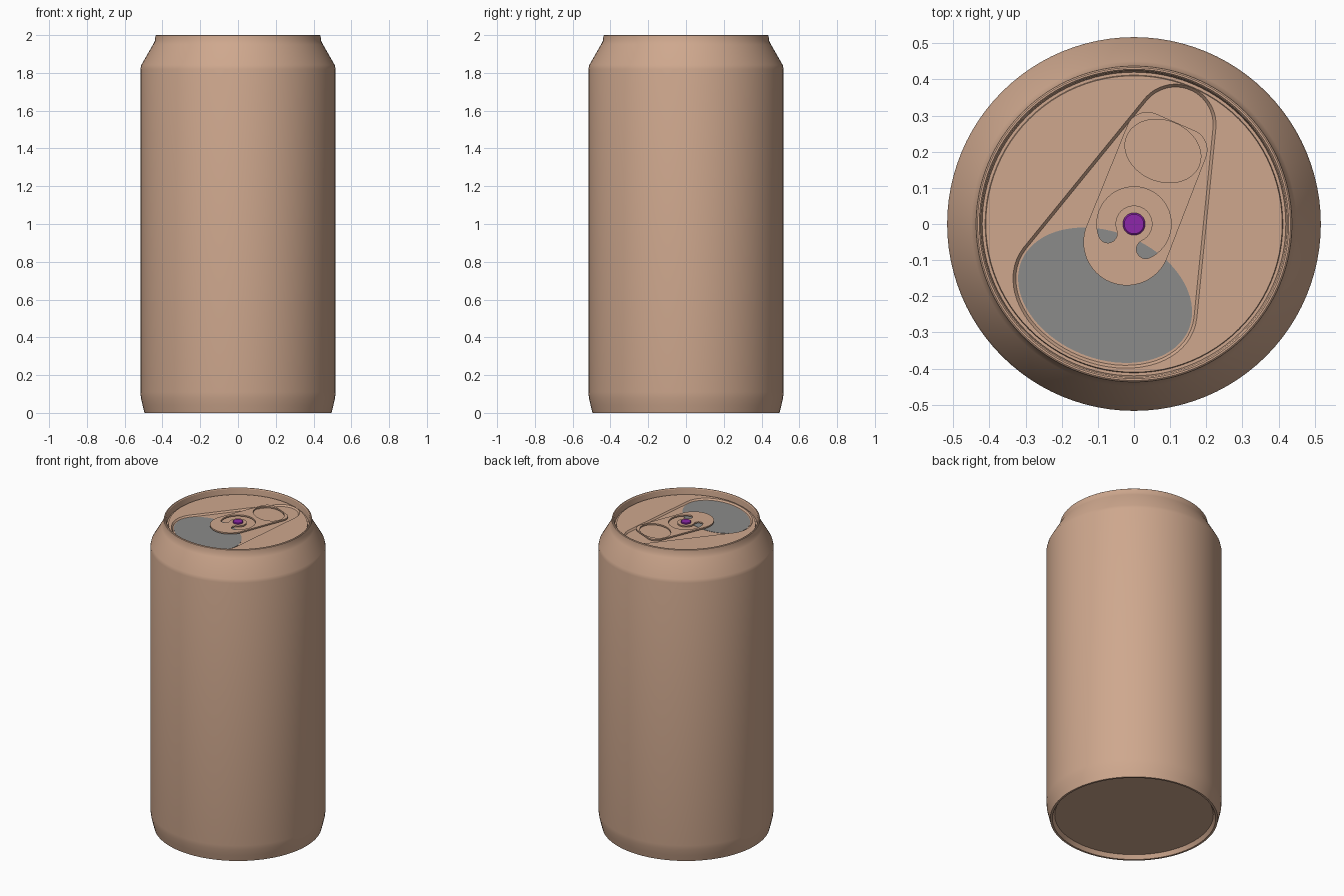
import bpy, bmesh, math
from mathutils import Vector, Matrix
from mathutils.geometry import convex_hull_2d

cube = bpy.data.objects.get("Cube")
if cube:
    bpy.data.objects.remove(cube)

TILT = math.radians(-22)      # the lid details are turned by this angle
LID, PANEL = 1.965, 1.955     # heights of the lid and its sunken panel


def material(name, rgb):
    m = bpy.data.materials.new(name)
    m.use_nodes = True
    m.diffuse_color = (*rgb, 1)
    m.node_tree.nodes["Principled BSDF"].inputs["Base Color"].default_value = (*rgb, 1)
    return m


TAN = material("tan metal", (0.62, 0.39, 0.27))
GREY = material("grey opening", (0.26, 0.26, 0.255))
PURPLE = material("purple rivet", (0.27, 0.02, 0.40))


def finish(bm, name, mat, angle=30, recalc=True):
    if recalc:
        bmesh.ops.recalc_face_normals(bm, faces=bm.faces)
    mesh = bpy.data.meshes.new(name)
    bm.to_mesh(mesh)
    bm.free()
    mesh.materials.append(mat)
    obj = bpy.data.objects.new(name, mesh)
    bpy.context.collection.objects.link(obj)
    bpy.ops.object.select_all(action="DESELECT")
    obj.select_set(True)
    bpy.context.view_layer.objects.active = obj
    bpy.ops.object.shade_smooth_by_angle(angle=math.radians(angle))
    return obj


def lathe(name, profile, mat, steps=96):
    bm = bmesh.new()
    verts = [bm.verts.new((r, 0, z)) for r, z in profile]
    edges = [bm.edges.new(pair) for pair in zip(verts, verts[1:])]
    bmesh.ops.spin(bm, geom=verts + edges, cent=(0, 0, 0), axis=(0, 0, 1),
                   angle=math.tau, steps=steps)
    bmesh.ops.remove_doubles(bm, verts=bm.verts, dist=1e-4)
    return finish(bm, name, mat)


def ellipse(x, y, a, b, turn=0.0, n=64):
    rot = Matrix.Rotation(turn, 2)
    return [Vector((x, y)) + rot @ Vector((a * math.cos(t), b * math.sin(t)))
            for t in (math.tau * i / n for i in range(n))]


def hull(points):
    return [points[i] for i in convex_hull_2d(points)]


def add_loop(bm, points, z):
    verts = [bm.verts.new((p.x, p.y, z)) for p in points]
    edges = [bm.edges.new((v, verts[i - 1])) for i, v in enumerate(verts)]
    return verts, edges


def plate(name, loops, z, thick, mat):
    # flat plate; loops after the first are holes
    bm = bmesh.new()
    edges = [e for pts in loops for e in add_loop(bm, pts, z)[1]]
    bmesh.ops.triangle_fill(bm, edges=edges, use_beauty=True, normal=(0, 0, 1))
    top = bmesh.ops.extrude_face_region(bm, geom=bm.faces[:])["geom"]
    bmesh.ops.translate(bm, vec=(0, 0, thick),
                        verts=[g for g in top if isinstance(g, bmesh.types.BMVert)])
    return finish(bm, name, mat)


# can body: recessed base, straight wall, tapered shoulder and rolled rim
lathe("can_body", [
    (0, 0.025), (0.468, 0.025), (0.482, 0), (0.495, 0), (0.505, 0.04),
    (0.514, 0.08), (0.517, 0.11), (0.517, 1.82), (0.512, 1.842),
    (0.45, 1.95), (0.44, 1.97), (0.437, 1.997), (0.433, 2.0), (0.428, 2.0),
    (0.424, 1.995), (0.42, LID - 0.008), (0.412, LID - 0.008), (0.41, LID)], TAN)


# lid with a sunken teardrop panel
def teardrop(grow):
    return hull(ellipse(-0.08, -0.197, 0.256 + grow, 0.182 + grow, TILT)
                + ellipse(0.115, 0.275, 0.104 + grow, 0.104 + grow))


bm = bmesh.new()
rim_edges = add_loop(bm, ellipse(0, 0, 0.41, 0.41, n=96), LID)[1]
upper = add_loop(bm, teardrop(0.008), LID)[1]
bmesh.ops.triangle_fill(bm, edges=rim_edges + upper, use_beauty=True, normal=(0, 0, 1))
lower_verts, lower = add_loop(bm, teardrop(0), PANEL)
bm.faces.new(lower_verts)
bmesh.ops.bridge_loops(bm, edges=upper + lower)
for f in bm.faces:
    f.normal_update()
    if f.normal.z < 0:
        f.normal_flip()
finish(bm, "lid", TAN, recalc=False)

# mouth opening, painted on the panel
plate("mouth_opening", [ellipse(-0.08, -0.197, 0.25, 0.175, TILT)],
      PANEL, 0.002, GREY)

# pull tab with a finger hole and a C-shaped slot round the rivet
tab_outline = hull(ellipse(-0.02, -0.05, 0.12, 0.12)
                   + ellipse(0.037, 0.25, 0.06, 0.06)
                   + ellipse(0.145, 0.205, 0.058, 0.058))
finger_hole = ellipse(0.08, 0.202, 0.108, 0.084, TILT)


def c_slot(mid, half, start, end, n=40, cap=10):
    def at(r, t):
        return Vector((r * math.cos(t), r * math.sin(t)))

    span = [start + (end - start) * i / n for i in range(n + 1)]
    pts = [at(mid + half, t) for t in span]
    pts += [at(mid, end) + at(half, end + math.pi * i / cap) for i in range(1, cap)]
    pts += [at(mid - half, t) for t in reversed(span)]
    pts += [at(mid, start) + at(half, start + math.pi + math.pi * i / cap)
            for i in range(1, cap)]
    return pts


slot = c_slot(0.077, 0.026, math.radians(-65), math.radians(200))
plate("pull_tab", [tab_outline, finger_hole, slot], LID + 0.002, 0.009, TAN)

# rivet and the post that holds the tab
lathe("rivet_post", [(0.025, PANEL), (0.025, LID + 0.011)], TAN, 48)
lathe("rivet", [(0.031, LID + 0.008), (0.031, LID + 0.016),
                (0.027, LID + 0.019), (0, LID + 0.019)], PURPLE, 48)
